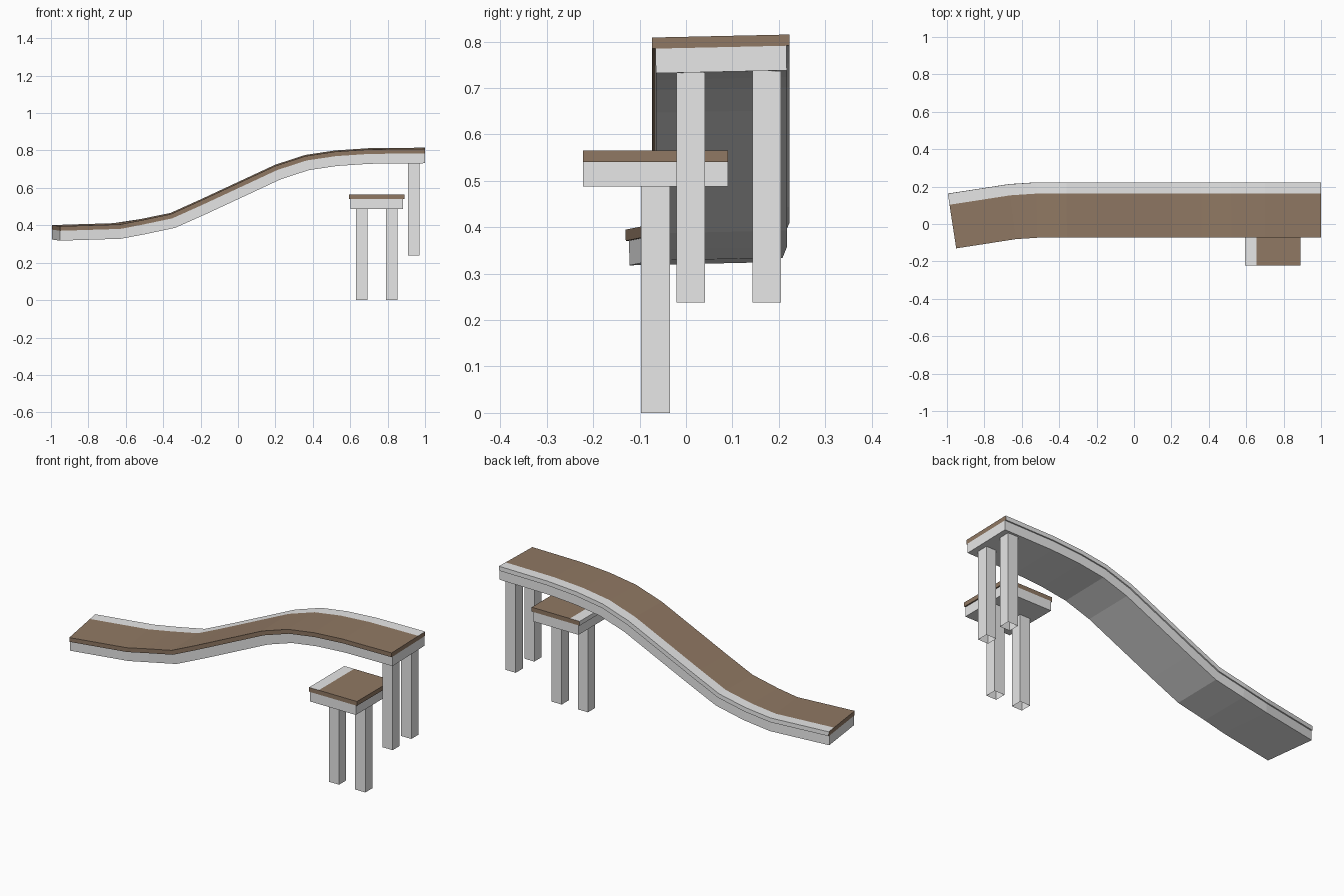
import bpy
import bmesh
from math import sin, cos, atan2, radians
from mathutils import Vector

cube = bpy.data.objects.get("Cube")
if cube:
    bpy.data.objects.remove(cube, do_unlink=True)


def material(name, rgb):
    mat = bpy.data.materials.new(name)
    mat.use_nodes = True
    mat.diffuse_color = (*rgb, 1)
    mat.node_tree.nodes["Principled BSDF"].inputs["Base Color"].default_value = (*rgb, 1)
    return mat


BROWN = material("brown", (0.28, 0.19, 0.126))
WHITE = material("off white", (0.8, 0.8, 0.8))


def finish(name, bm, mats):
    bmesh.ops.recalc_face_normals(bm, faces=bm.faces)
    mesh = bpy.data.meshes.new(name)
    bm.to_mesh(mesh)
    bm.free()
    for mat in mats:
        mesh.materials.append(mat)
    obj = bpy.data.objects.new(name, mesh)
    bpy.context.collection.objects.link(obj)
    return obj


def sweep(name, section, stations, mats, slots):
    """Sweep a (side, up) section along (point, side, up) stations."""
    bm = bmesh.new()
    rings = [[bm.verts.new(p + side * u + up * w) for u, w in section]
             for p, side, up in stations]
    n = len(section)
    for a, b in zip(rings, rings[1:]):
        for i in range(n):
            j = (i + 1) % n
            bm.faces.new((a[i], a[j], b[j], b[i])).material_index = slots[i]
    for ring in (rings[0], rings[-1]):
        bm.faces.new(ring)
    return finish(name, bm, mats)


def frame(point, yaw, pitch=0, roll=0):
    side = Vector((-sin(yaw), cos(yaw), 0))
    up = Vector((-sin(pitch) * cos(yaw), -sin(pitch) * sin(yaw), cos(pitch)))
    return Vector(point), side + up * roll, up - side * roll


def leg(name, x, y, low, high, size=0.062):
    # Square tube, open at the foot
    bm = bmesh.new()
    bmesh.ops.create_cube(bm, size=1)
    for v in bm.verts:
        v.co = (x + v.co.x * size, y + v.co.y * size, high if v.co.z > 0 else low)
    foot = [f for f in bm.faces if f.calc_center_median().z < low + 0.001]
    bmesh.ops.delete(bm, geom=foot, context='FACES_ONLY')
    finish(name, bm, [WHITE])


# Cross-sections: wide top board with a pale edge strip, narrower slab below
HALF, STRIP, DECK, DEEP, SLAB = 0.148, 0.088, -0.024, -0.077, 0.141
deck_section = [(-HALF, 0), (STRIP, 0), (HALF, 0), (HALF, DECK), (STRIP, DECK), (-HALF, DECK)]
deck_slots = [0, 1, 1, 1, 0, 0]
slab_section = [(-SLAB, DECK), (SLAB, DECK), (SLAB, DEEP), (-SLAB, DEEP)]


def board(prefix, stations):
    sweep(prefix + "_top", deck_section, stations, [BROWN, WHITE], deck_slots)
    sweep(prefix + "_slab", slab_section, stations, [WHITE], [0] * 4)


# Wavy ramp: x, y, z, yaw in degrees along the centre line
path = [(-0.973, 0.016, 0.398, 8.7), (-0.65, 0.066, 0.408, 7.5),
        (-0.52, 0.0745, 0.43, 1), (-0.36, 0.0745, 0.463, 0),
        (-0.2, 0.0745, 0.535, 0), (0, 0.0745, 0.628, 0),
        (0.2, 0.0745, 0.721, 0), (0.36, 0.0745, 0.773, 0),
        (0.52, 0.0745, 0.797, 0), (0.7, 0.0745, 0.809, 0), (1, 0.0745, 0.812, 0)]
ramp = []
for i, (x, y, z, yaw) in enumerate(path):
    pitch = 0
    if 0 < i < len(path) - 1:
        before, after = path[i - 1], path[i + 1]
        pitch = atan2(after[2] - before[2], after[0] - before[0])
    ramp.append(frame((x, y, z), radians(yaw), pitch, 0.022))
board("ramp", ramp)

# Small stool platform
board("stool", [frame((0.742, y, 0.565), radians(90)) for y in (-0.222, 0.09)])

# Legs
for label, y in (("front", 0.01), ("back", 0.174)):
    leg("ramp_leg_" + label, 0.939, y, 0.238, 0.737)
for label, x in (("right", 0.661), ("left", 0.823)):
    leg("stool_leg_" + label, x, -0.066, 0, 0.488)
